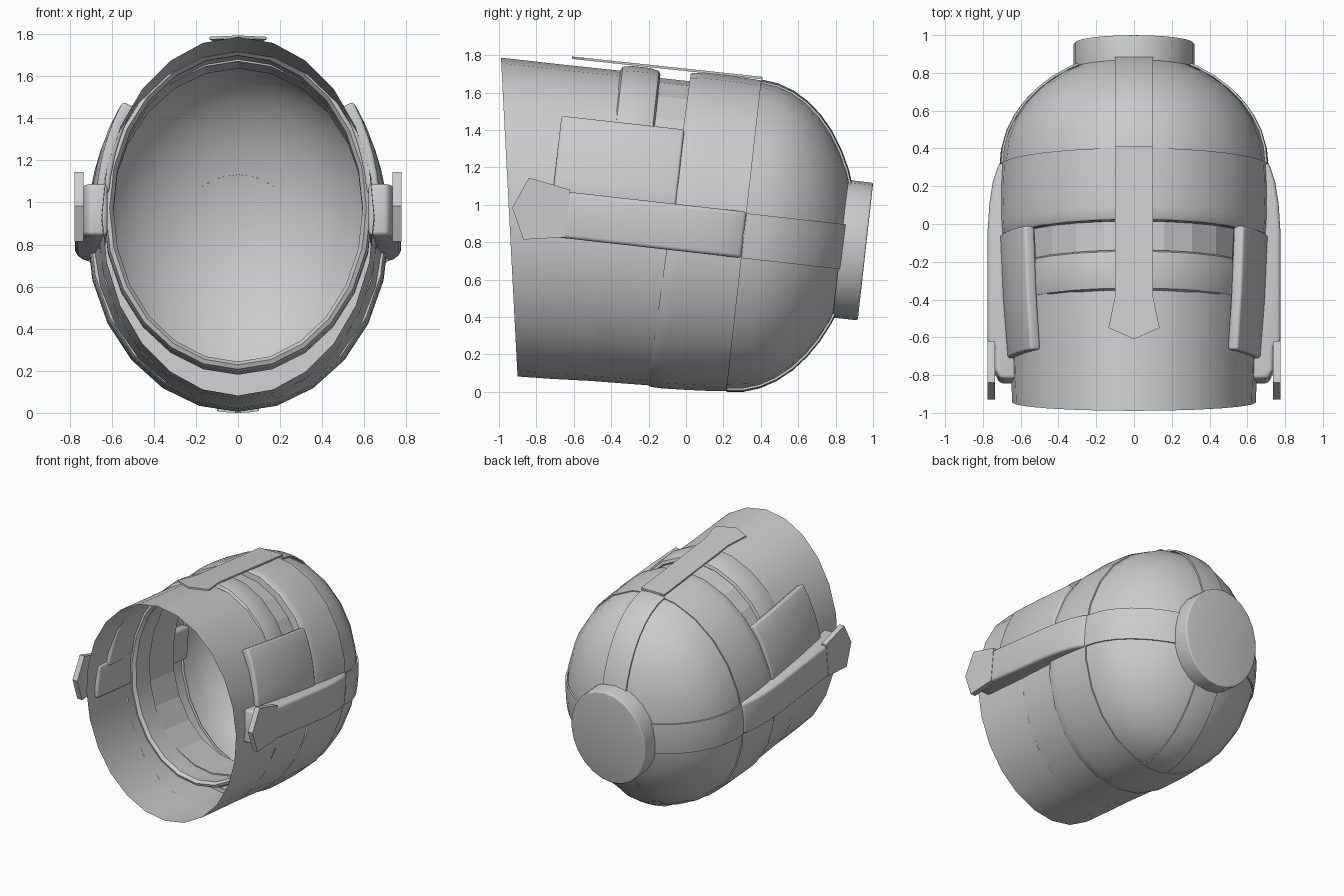
import bpy, bmesh
from math import sin, cos, pi, radians, sqrt
from mathutils import Vector

if "Cube" in bpy.data.objects:
    bpy.data.objects.remove(bpy.data.objects["Cube"])

TILT = radians(6.4)
S, C = sin(TILT), cos(TILT)
N = 24


def P(x, v, a):
    """Helmet space (x across, v up, a along axis to crown) to world."""
    return Vector((x, 0.31 + a * C + v * S, 0.835 - a * S + v * C))


def finish(name, bm, thick=0, bevel=0, angle=35):
    bmesh.ops.remove_doubles(bm, verts=bm.verts, dist=1e-4)
    bmesh.ops.recalc_face_normals(bm, faces=bm.faces)
    me = bpy.data.meshes.new(name)
    bm.to_mesh(me)
    bm.free()
    ob = bpy.data.objects.new(name, me)
    bpy.context.collection.objects.link(ob)
    bpy.ops.object.select_all(action='DESELECT')
    ob.select_set(True)
    bpy.context.view_layer.objects.active = ob
    if thick:
        m = ob.modifiers.new("thickness", 'SOLIDIFY')
        m.thickness, m.offset = thick, 0
        bpy.ops.object.modifier_apply(modifier=m.name)
    if bevel:
        m = ob.modifiers.new("bevel", 'BEVEL')
        m.width, m.segments, m.limit_method = bevel, 3, 'ANGLE'
        m.angle_limit = radians(50)
        bpy.ops.object.modifier_apply(modifier=m.name)
    bpy.ops.object.shade_smooth_by_angle(angle=radians(angle))
    return ob


def loft(name, rows, ring=False, **kw):
    """Skin a grid of points; ring joins the last row to the first."""
    bm = bmesh.new()
    vs = [[bm.verts.new(p) for p in r] for r in rows]
    pairs = list(zip(vs, vs[1:])) + ([(vs[-1], vs[0])] if ring else [])
    for r, q in pairs:
        for i in range(len(r) - 1):
            bm.faces.new((r[i], r[i + 1], q[i + 1], q[i]))
    return finish(name, bm, **kw)


def oval(a, rx, rz, cv=0, t0=0, t1=360, n=N, slope=0):
    """Oval section at depth a; slope leans it with height."""
    pts = []
    for i in range(n + 1):
        t = radians(t0 + (t1 - t0) * i / n)
        v = cv + rz * sin(t)
        pts.append(P(rx * cos(t), v, a + slope * v))
    return pts


def prism(name, low, high, open_low=False, **kw):
    """Solid between two matching outlines."""
    bm = bmesh.new()
    lo, hi = ([bm.verts.new(p) for p in q] for q in (low, high))
    if not open_low:
        bm.faces.new(lo)
    bm.faces.new(hi)
    for i in range(len(lo)):
        j = (i + 1) % len(lo)
        bm.faces.new((lo[i], lo[j], hi[j], hi[i]))
    return finish(name, bm, **kw)


def crown(f):
    return max(cos(f), 0) ** 1.06


# Crown dome
loft("dome", [oval(0.59 * sin(f), 0.7 * crown(f), 0.828 * crown(f))
              for f in [pi / 2 * i / 8 for i in range(9)]])

# Brow band around the dome, rolled in at its front edge
loft("brow_band", [oval(a, 0.71 + d, 0.835 + d + k, -k, slope=sl) for a, d, k, sl in
     [(0.0, -0.02, 0, 0), (0.0, 0, 0, 0), (-0.1, 0.005, 0.003, 0),
      (-0.22, 0.007, 0.006, 0), (-0.33, 0.005, 0.01, 0.015),
      (-0.385, 0, 0.012, 0.02), (-0.4, -0.008, 0.012, 0.025),
      (-0.4, -0.035, 0.012, 0.025)]])

# Raised straps over the dome: upper, lower and sides
arc = [radians(68) * i / 8 for i in range(9)]
for s, top, side in ((1, "upper_dome_strap", "right_dome_strap"),
                     (-1, "lower_dome_strap", "left_dome_strap")):
    loft(top, [[P(x, s * (0.834 - 0.9 * x * x) * crown(f), (0.597 - 0.5 * x * x) * sin(f))
                for x in (-0.1, -0.05, 0, 0.05, 0.1)] for f in arc], thick=0.012)
    loft(side, [[P(s * (0.706 - 0.5 * v * v) * crown(f), v, (0.597 - 0.45 * v * v) * sin(f))
                 for v in (-0.12, -0.06, 0, 0.06, 0.12)] for f in arc], thick=0.012)

# Oval crown disc
prism("crown_disc", oval(0.52, 0.32, 0.37, -0.012)[:-1], oval(0.655, 0.32, 0.37, -0.012)[:-1],
      open_low=True, bevel=0.01)

# Face tube with slanted front edge, and its lower rear wall
loft("face_tube", [oval(-1.265, 0.645, 0.842, -0.041, slope=-0.165),
                   oval(-1.0, 0.655, 0.838, -0.037, slope=-0.08),
                   oval(-0.73, 0.665, 0.833, -0.03)])
loft("lower_tube", [oval(a, r, z, -0.03, 140, 400, 18)
                    for a, r, z in ((-0.73, 0.665, 0.833), (-0.36, 0.69, 0.82))])

# Rounded inner ring, faceted head band and the wall behind them
loft("inner_ring", [oval(a, 0.63 + d, 0.77 + d, 0.055) for a, d in
     [(-0.55, 0.0), (-0.6, 0.01), (-0.7, 0.01), (-0.745, 0.0),
      (-0.755, -0.02), (-0.73, -0.038), (-0.56, -0.038), (-0.54, -0.02)]],
     ring=True)
loft("head_band", [oval(a, 0.61, 0.728, 0.055) for a in (-0.56, -0.25)],
     thick=0.01, angle=5)
loft("inner_wall", [oval(-0.385, 0.69, 0.825, -0.012), oval(-0.385, 0.61, 0.728, 0.055)])

for s, side in ((1, "right"), (-1, "left")):
    # Curved cheek pad
    def pad(a, w):
        vs = [0.1 + 0.42 * i / 5 for i in range(6)]
        return [P(s * w * sqrt(1 - (v / 0.88) ** 2), v, a) for v in vs]
    loft(side + "_cheek_pad", [pad(-1.04, 0.645), pad(-0.72, 0.67), pad(-0.38, 0.685)],
         thick=0.06, bevel=0.015)

    # Side strap tapering into the dome
    outline = [(0.64, 0.0), (0.715, 0.0), (0.748, -0.1), (0.766, -0.22), (0.775, -0.36),
               (0.775, -0.96), (0.737, -0.98), (0.737, -1.1), (0.71, -1.15), (0.62, -1.15)]
    prism(side + "_side_strap", [P(s * x, -0.12, a) for x, a in outline],
          [P(s * x, 0.128, a) for x, a in outline], bevel=0.02)

    # Pointed plate on the strap end
    tip = [(-0.95, -0.115), (-0.95, 0.14), (-1.177, 0.18), (-1.248, 0.01), (-1.17, -0.152)]
    prism(side + "_strap_tip", [P(s * 0.735, v, a) for a, v in tip],
          [P(s * 0.776, v, a) for a, v in tip])

# Flat pointed strap along the top
flat = [(0.1, 0.41), (0.1, -0.38), (0.135, -0.55), (0, -0.61),
        (-0.135, -0.55), (-0.1, -0.38), (-0.1, 0.41)]
prism("top_strap", [Vector((x, y, 1.715 - 0.107 * y)) for x, y in flat],
      [Vector((x, y, 1.728 - 0.107 * y)) for x, y in flat])
